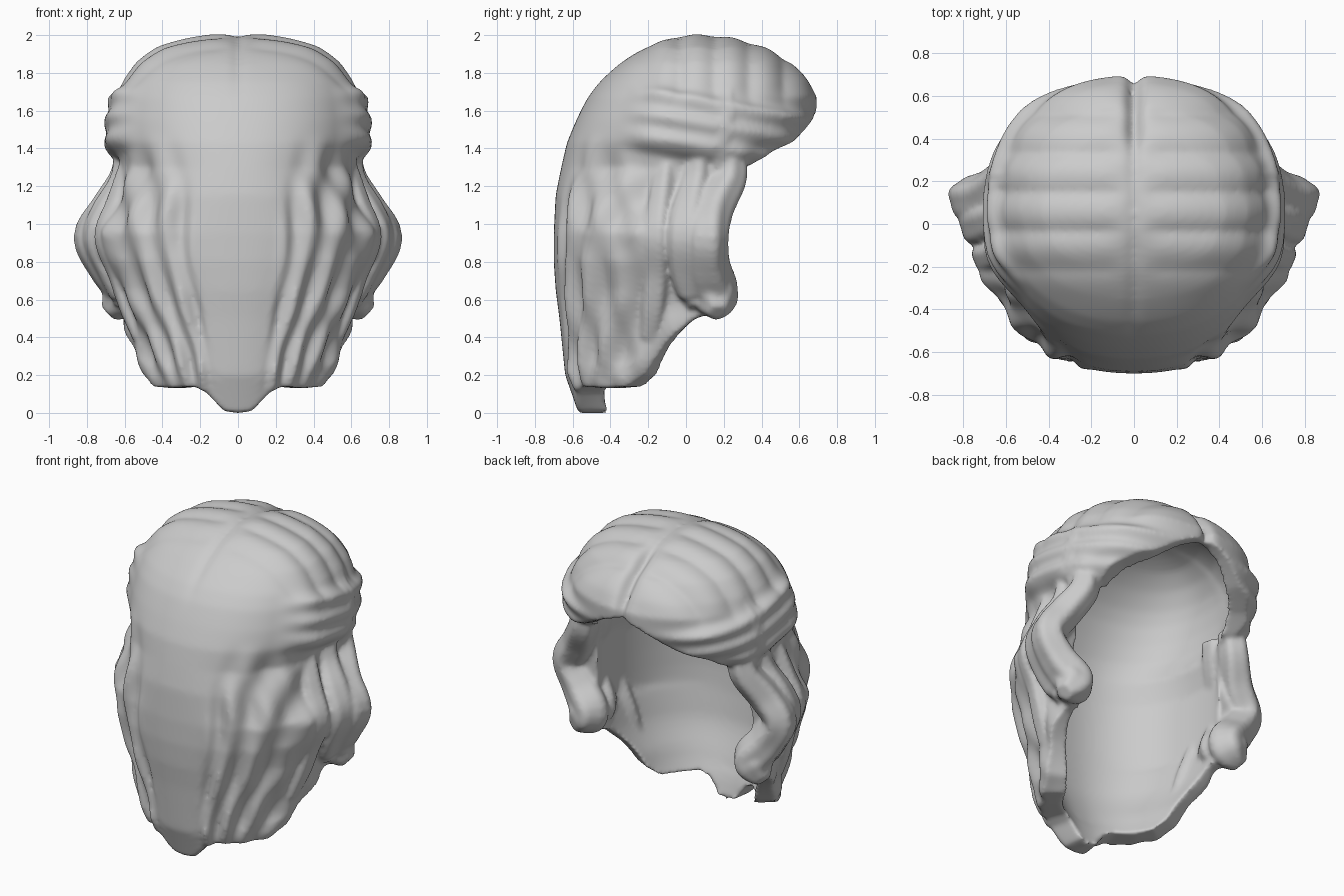
import bpy, bmesh
from math import sin, cos, exp, sqrt, pi
from mathutils import Vector

cube = bpy.data.objects.get("Cube")
if cube:
    bpy.data.objects.remove(cube, do_unlink=True)

hair_grey = bpy.data.materials.new("hair_grey")
hair_grey.use_nodes = True
grey = (0.6, 0.6, 0.6, 1)
hair_grey.diffuse_color = grey
hair_grey.node_tree.nodes["Principled BSDF"].inputs["Base Color"].default_value = grey

CENTRE_Y = 0.05
# Height, half width, back y, front y of the hair outline
OUTLINE = [(2.0, 0, .05, .05), (1.975, .26, -.1, .28), (1.93, .42, -.22, .42),
           (1.85, .53, -.35, .56), (1.75, .60, -.46, .65), (1.67, .63, -.52, .70),
           (1.55, .65, -.58, .69), (1.43, .65, -.63, .63), (1.3, .61, -.66, .50),
           (1.15, .66, -.69, .4), (.95, .74, -.70, .4), (.8, .71, -.70, .4),
           (.65, .64, -.69, .4), (.5, .60, -.67, .4), (.4, .57, -.66, .4),
           (.3, .54, -.65, .4), (.2, .53, -.64, .4), (0, .46, -.57, .4)]
ROOT_OUTLINE = [(sqrt(2 - z), *rest) for z, *rest in OUTLINE]
# Angle from the back, height of the lower hem
HEM = [(0, 0), (8, .01), (18, .11), (26, .14), (45, .13), (60, .14), (70, .2), (80, .37),
       (90, .5), (99, .52), (105, 1.27), (124, 1.30), (135, 1.38), (152, 1.45), (168, 1.56), (180, 1.62)]


def lookup(table, key):
    for a, b in zip(table, table[1:]):
        if key <= b[0]:
            f = max(0, (key - a[0]) / (b[0] - a[0]))
            return [p + (q - p) * f for p, q in zip(a[1:], b[1:])]
    return table[-1][1:]


def smoothstep(a, b, v):
    t = min(1, max(0, (v - a) / (b - a)))
    return t * t * (3 - 2 * t)


def relief(x, y, z, angle):
    """Strand grooves, parting and side bands as an outward offset."""
    combed = smoothstep(1.55, 1.75, z) * smoothstep(-.4, 0, y) * smoothstep(0, .15, abs(x))
    d = combed * .022 * (abs(sin(y * 17 + .6)) - .5)
    d -= .045 * exp(-(x / .035) ** 2) * smoothstep(-.2, .2, y) * smoothstep(1.99, 1.9, z)
    d -= .012 * exp(-(x / .03) ** 2) * smoothstep(1.6, 1.9, z)
    # Wavy strands converge towards the nape
    u = abs(x) / (.3 + .35 * z)
    side = smoothstep(.3, .5, u) * smoothstep(1.5, 1.2, z) * smoothstep(.02, .25, z)
    d += side * (.02 * sin(u * 25 + 1.2 * sin(z * 6)) + .01 * sin(angle * .35 + z * 9))
    # Twisted bands end in a ledge above the ears
    band = smoothstep(50, 78, angle) * smoothstep(170, 130, angle)
    level = z + .18 * y
    d += band * .035 * smoothstep(1.33, 1.38, level) * smoothstep(1.75, 1.6, level)
    d += band * sum(.03 * exp(-((level - c) / .04) ** 2) for c in (1.42, 1.53, 1.65))
    return d


def outline_point(phi, w, reach, z):
    s, k = sin(phi), cos(phi)
    return Vector((w * abs(s) ** .9 * (1 if s > 0 else -1),
                   CENTRE_Y - reach * abs(k) ** .9 * (1 if k > 0 else -1), z))


# Crown, fringe and back fall: sculpted outer skin joined to a plain lining at the hem
def add_shell(bm, columns=240, rows=80):
    crown, lining_top = bm.verts.new((0, CENTRE_Y, 1.995)), bm.verts.new((0, CENTRE_Y, 1.91))
    grid = []
    for c in range(columns):
        phi = -pi + 2 * pi * c / columns
        angle = abs(phi) * 180 / pi
        hem, = lookup(HEM, angle)
        outer, inner = [], []
        for r in range(1, rows + 1):
            q = r / rows * sqrt(2 - hem)
            z = 2 - q * q
            w, back, front = lookup(ROOT_OUTLINE, q)
            reach = (CENTRE_Y - back) if cos(phi) > 0 else (front - CENTRE_Y)
            p = outline_point(phi, w, reach, z)
            out = Vector((p.x, p.y - CENTRE_Y, max(0, z - 1.3) * .9)).normalized()
            outer.append(bm.verts.new(p + out * relief(*p, angle)))
            shrink = 1 - (.09 + .07 * smoothstep(.5, .1, z)) / .65
            low = hem + (z - hem) * (1 - .09 / (2 - hem))
            inner.append(bm.verts.new(outline_point(phi, min(w * shrink, .57), reach * shrink, low)))
        grid.append(outer + inner[::-1])
    for c in range(columns):
        a, b = grid[c], grid[(c + 1) % columns]
        bm.faces.new((crown, a[0], b[0]))
        bm.faces.new((lining_top, b[-1], a[-1]))
        for r in range(len(a) - 1):
            bm.faces.new((a[r], a[r + 1], b[r + 1], b[r]))


def spline(points, steps=5):
    """Smooth path through (x, y, z, radius) points."""
    pts = [Vector(p) for p in [points[0], *points, points[-1]]]
    path = []
    for a, b, c, d in zip(pts, pts[1:], pts[2:], pts[3:]):
        for i in range(steps):
            t = i / steps
            path.append(.5 * (2 * b + (c - a) * t + (2 * a - 5 * b + 4 * c - d) * t * t
                              + (3 * b - a - 3 * c + d) * t ** 3))
    return path + [pts[-1]]


# Side locks: ridged lofted tubes on both sides
def add_locks(bm, points, sides=24):
    path = spline(points)
    for mirror in (1, -1):
        rings = []
        for i, p in enumerate(path):
            along = (path[min(len(path) - 1, i + 1)] - path[max(0, i - 1)]).to_3d().normalized()
            u = along.cross(Vector((0, 1, 0))).normalized()
            v = along.cross(u)
            ring = []
            for j in range(sides):
                t = 2 * pi * j / sides
                radius = p.w * (1 + .07 * cos(5 * t + i * .12))
                co = p.to_3d() + (u * cos(t) + v * sin(t)) * radius
                ring.append(bm.verts.new((co.x * mirror, co.y, co.z)))
            rings.append(ring)
        for a, b in zip(rings, rings[1:]):
            for j in range(sides):
                k = (j + 1) % sides
                bm.faces.new((a[j], a[k], b[k], b[j]))
        bm.faces.new(rings[0])
        bm.faces.new(rings[-1])


bm = bmesh.new()
add_shell(bm)
# Front, middle and rear locks
add_locks(bm, [(.57, .23, 1.38, .08), (.59, .23, 1.24, .09), (.68, .15, 1.08, .1),
               (.77, .12, .93, .1), (.69, .12, .78, .11), (.60, .15, .66, .12),
               (.63, .16, .59, .11), (.69, .17, .53, .05)])
add_locks(bm, [(.57, .08, 1.38, .08), (.6, .06, 1.22, .08), (.68, .02, 1.05, .1),
               (.72, 0, .92, .1), (.65, .01, .76, .1), (.59, .05, .64, .1), (.6, .07, .56, .06)])
add_locks(bm, [(.57, -.1, 1.3, .06), (.63, -.13, 1.1, .07), (.69, -.15, .93, .07),
               (.62, -.15, .74, .07), (.56, -.17, .56, .07), (.51, -.2, .4, .05)])
bmesh.ops.recalc_face_normals(bm, faces=bm.faces)
mesh = bpy.data.meshes.new("hair")
bm.to_mesh(mesh)
bm.free()
mesh.materials.append(hair_grey)
hair = bpy.data.objects.new("hair", mesh)
bpy.context.collection.objects.link(hair)

# Fuse the locks into the shell and soften the result
fuse = hair.modifiers.new("fuse", "REMESH")
fuse.mode, fuse.voxel_size, fuse.use_smooth_shade = "VOXEL", .014, True
soft = hair.modifiers.new("soften", "SMOOTH")
soft.factor, soft.iterations = .5, 6
